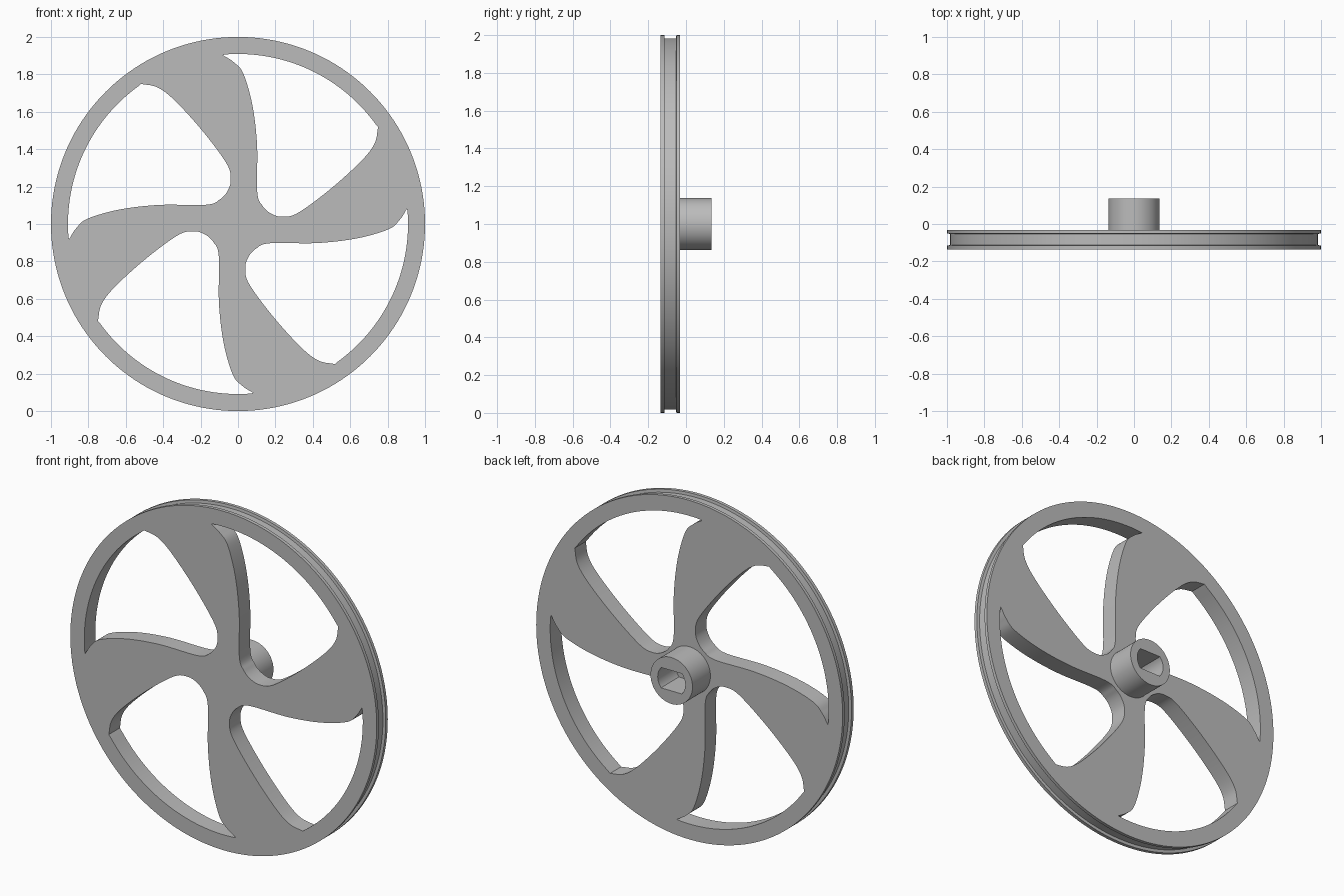
import bpy, bmesh, math
from mathutils import Vector

if "Cube" in bpy.data.objects:
    bpy.data.objects.remove(bpy.data.objects["Cube"])

CZ = 1.0                       # wheel centre height
FRONT, BACK, HUB_END = -0.135, -0.032, 0.135

grey = bpy.data.materials.new("plain grey")
grey.diffuse_color = (0.5, 0.5, 0.5, 1)
grey.use_nodes = True
grey.node_tree.nodes["Principled BSDF"].inputs["Base Color"].default_value = grey.diffuse_color


def finish(bm, name):
    bmesh.ops.recalc_face_normals(bm, faces=bm.faces)
    me = bpy.data.meshes.new(name)
    bm.to_mesh(me)
    bm.free()
    me.materials.append(grey)
    ob = bpy.data.objects.new(name, me)
    bpy.context.collection.objects.link(ob)
    return ob


def smooth(ob):
    bpy.ops.object.select_all(action='DESELECT')
    ob.select_set(True)
    bpy.context.view_layer.objects.active = ob
    bpy.ops.object.shade_smooth_by_angle(angle=math.radians(30))


def ring(bm, outline, y):
    return [bm.verts.new((x, y, CZ + z)) for x, z in outline]


def bridge(bm, a, b):
    n = len(a)
    for i in range(n):
        bm.faces.new((a[i], a[(i + 1) % n], b[(i + 1) % n], b[i]))


def circle(r, n):
    return [(r * math.cos(2 * math.pi * i / n), r * math.sin(2 * math.pi * i / n)) for i in range(n)]


def spline(points, steps=8):
    # Catmull-Rom curve through the control points
    p = [Vector(q) for q in points]
    p = [2 * p[0] - p[1]] + p + [2 * p[-1] - p[-2]]
    out = []
    for i in range(1, len(p) - 2):
        a, b, c, d = p[i - 1:i + 3]
        for k in range(steps):
            t = k / steps
            out.append(0.5 * (2 * b + (c - a) * t + (2 * a - 5 * b + 4 * c - d) * t * t
                              + (3 * b - a - 3 * c + d) * t ** 3))
    return [tuple(v) for v in out] + [tuple(points[-1])]


# Wheel disc with a belt groove around its edge
bm = bmesh.new()
profile = [(1.0, FRONT), (1.0, -0.115), (0.983, -0.113), (0.983, -0.053), (1.0, -0.051), (1.0, BACK)]
rings = [ring(bm, circle(r, 160), y) for r, y in profile]
for a, b in zip(rings, rings[1:]):
    bridge(bm, a, b)
bm.faces.new(rings[0])
bm.faces.new(rings[-1])
wheel = finish(bm, "spoked_wheel")

# One swept opening, repeated four times
side = spline([(-0.083, 0.904), (-0.024, 0.866), (0.028, 0.805), (0.077, 0.635), (0.102, 0.42),
               (0.103, 0.17), (0.133, 0.095), (0.18, 0.054), (0.24, 0.039), (0.325, 0.062),
               (0.5, 0.192), (0.66, 0.338), (0.73, 0.43), (0.749, 0.518)])
a0, a1 = math.atan2(0.518, 0.749), math.atan2(0.904, -0.083)
arc = [(0.909 * math.cos(a0 + (a1 - a0) * i / 40), 0.909 * math.sin(a0 + (a1 - a0) * i / 40))
       for i in range(1, 40)]
opening = side + arc
bm = bmesh.new()
for _ in range(4):
    lo, hi = ring(bm, opening, FRONT - 0.1), ring(bm, opening, BACK + 0.1)
    bridge(bm, lo, hi)
    bm.faces.new(lo)
    bm.faces.new(hi)
    opening = [(-z, x) for x, z in opening]
cutter = finish(bm, "opening_cutter")
cutter.hide_render = True

mod = wheel.modifiers.new("openings", 'BOOLEAN')
mod.operation = 'DIFFERENCE'
mod.solver = 'EXACT'
mod.object = cutter
bpy.context.view_layer.objects.active = wheel
wheel.select_set(True)
bpy.ops.object.modifier_apply(modifier=mod.name)
bpy.data.objects.remove(cutter)
smooth(wheel)

# Hub with a two-flat shaft bore, closed by the wheel disc at the front
bm = bmesh.new()
outer = circle(0.137, 96)
bore = [(x, max(-0.06, min(0.06, z))) for x, z in circle(0.09, 96)]
loops = [ring(bm, outer, BACK), ring(bm, outer, HUB_END), ring(bm, bore, HUB_END), ring(bm, bore, BACK)]
for i in range(4):
    bridge(bm, loops[i], loops[(i + 1) % 4])
smooth(finish(bm, "hub"))
